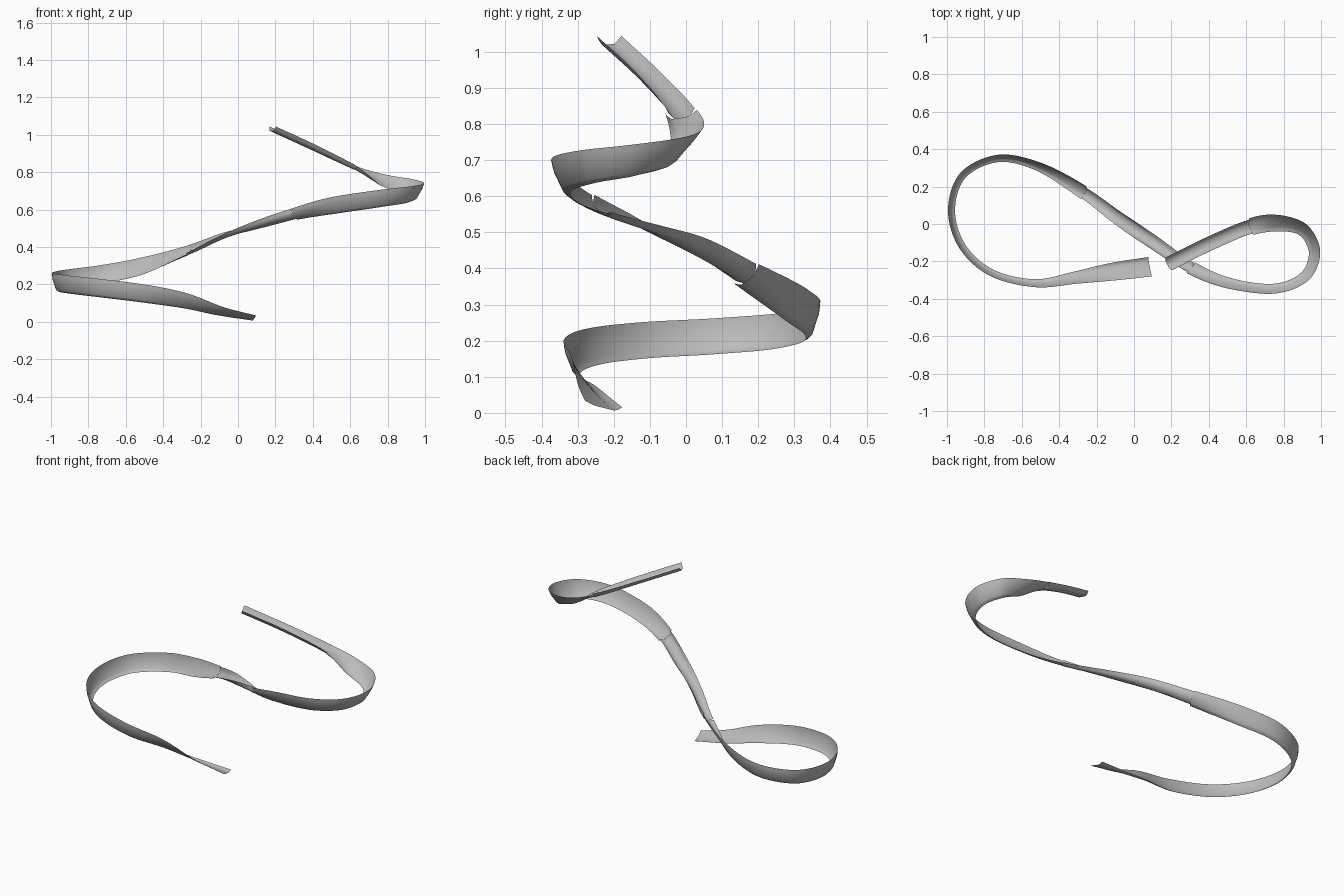
import bpy, bmesh, math
from mathutils import Vector

if "Cube" in bpy.data.objects:
    bpy.data.objects.remove(bpy.data.objects["Cube"])

# Centre line keys, bottom to top: x, y, z, bank angle (positive lifts the left edge)
KEYS = [
    (0.085, -0.233, 0.015, 14), (-0.1, -0.26, 0.052, 28), (-0.3, -0.295, 0.112, 54),
    (-0.53, -0.327, 0.153, 70), (-0.77, -0.268, 0.182, 73), (-0.93, -0.12, 0.2, 73),
    (-0.986, 0.08, 0.211, 73), (-0.92, 0.27, 0.227, 73), (-0.725, 0.361, 0.253, 72),
    (-0.5, 0.313, 0.298, 66), (-0.26, 0.174, 0.375, 40), (-0.08, 0.035, 0.45, 20),
    (0.1, -0.1, 0.507, -12), (0.3, -0.243, 0.566, -40), (0.5, -0.325, 0.617, -60),
    (0.75, -0.356, 0.655, -64), (0.92, -0.288, 0.677, -62), (0.975, -0.15, 0.695, -59),
    (0.91, -0.025, 0.718, -54), (0.77, 0.012, 0.753, -38), (0.62, -0.012, 0.82, -10),
    (0.4, -0.107, 0.925, 0), (0.18, -0.216, 1.026, 0),
]
STEPS = 14

# Cross-sections: (sideways, up) from the left edge to the right edge
BANK_LEFT = [(0.051, 0.007), (0.035, 0.003), (0.018, 0), (0, 0), (-0.036, 0),
             (-0.046, 0.005), (-0.055, 0.014)]
BANK_RIGHT = [(-u, v) for u, v in reversed(BANK_LEFT)]
TROUGH = [(0.038, 0.019), (0.029, 0.006), (0.02, -0.005), (0, -0.006),
          (-0.02, -0.005), (-0.029, 0.006), (-0.038, 0.019)]

grey = bpy.data.materials.new("track grey")
grey.diffuse_color = (0.5, 0.5, 0.5, 1)
grey.use_nodes = True
grey.node_tree.nodes["Principled BSDF"].inputs["Base Color"].default_value = grey.diffuse_color


def sample(i, t):
    """Position, bank and direction on the smooth path after key i."""
    n = len(KEYS) - 1
    a, b, c, d = (Vector(KEYS[max(0, min(n, k))]) for k in (i - 1, i, i + 1, i + 2))
    if i == 0:
        a = 2 * b - c
    if i + 1 >= n:
        d = 2 * c - b
    k1, k2, k3 = (c - a) / 2, a - 2.5 * b + 2 * c - d / 2, 1.5 * (b - c) + (d - a) / 2
    p = b + k1 * t + k2 * t * t + k3 * t ** 3
    g = k1 + 2 * k2 * t + 3 * k3 * t * t
    return p.to_3d(), math.radians(p[3]), g.to_3d().normalized()


def track(name, first, last, profile, blend_in=0, blend_out=0):
    """Sweep one profile between two keys, easing towards the trough at the joints."""
    bm = bmesh.new()
    rows = []
    spots = [(i, s / STEPS) for i in range(first, last) for s in range(STEPS)]
    for i, t in spots + [(last - 1, 1.0)]:
        pos, roll, tan = sample(i, t)
        f = max(blend_in * max(0, 1 - (i + t - first)), blend_out * max(0, 1 - (last - i - t)))
        left = Vector((0, 0, 1)).cross(tan).normalized()
        up = tan.cross(left)
        side = left * math.cos(roll) + up * math.sin(roll)
        nor = up * math.cos(roll) - left * math.sin(roll)
        points = [Vector(p).lerp(Vector(q), f) for p, q in zip(profile, TROUGH)]
        rows.append([bm.verts.new(pos + side * u + nor * v) for u, v in points])
    for r, q in zip(rows, rows[1:]):
        for k in range(len(profile) - 1):
            bm.faces.new((r[k], r[k + 1], q[k + 1], q[k]))
    mesh = bpy.data.meshes.new(name)
    bm.to_mesh(mesh)
    bm.free()
    mesh.materials.append(grey)
    obj = bpy.data.objects.new(name, mesh)
    bpy.context.collection.objects.link(obj)
    bpy.ops.object.select_all(action='DESELECT')
    obj.select_set(True)
    bpy.context.view_layer.objects.active = obj
    bpy.ops.object.shade_smooth_by_angle(angle=math.radians(50))


# Banked turns joined by open trough straights
track("lower_banked_turn", 0, 10, BANK_LEFT, 0, 0.5)
track("middle_straight_lower", 10, 11, TROUGH)
track("middle_straight_centre", 11, 12, TROUGH)
track("middle_straight_upper", 12, 13, TROUGH)
track("upper_banked_turn", 13, 20, BANK_RIGHT, 0.5, 0.5)
track("top_straight", 20, 22, TROUGH)
